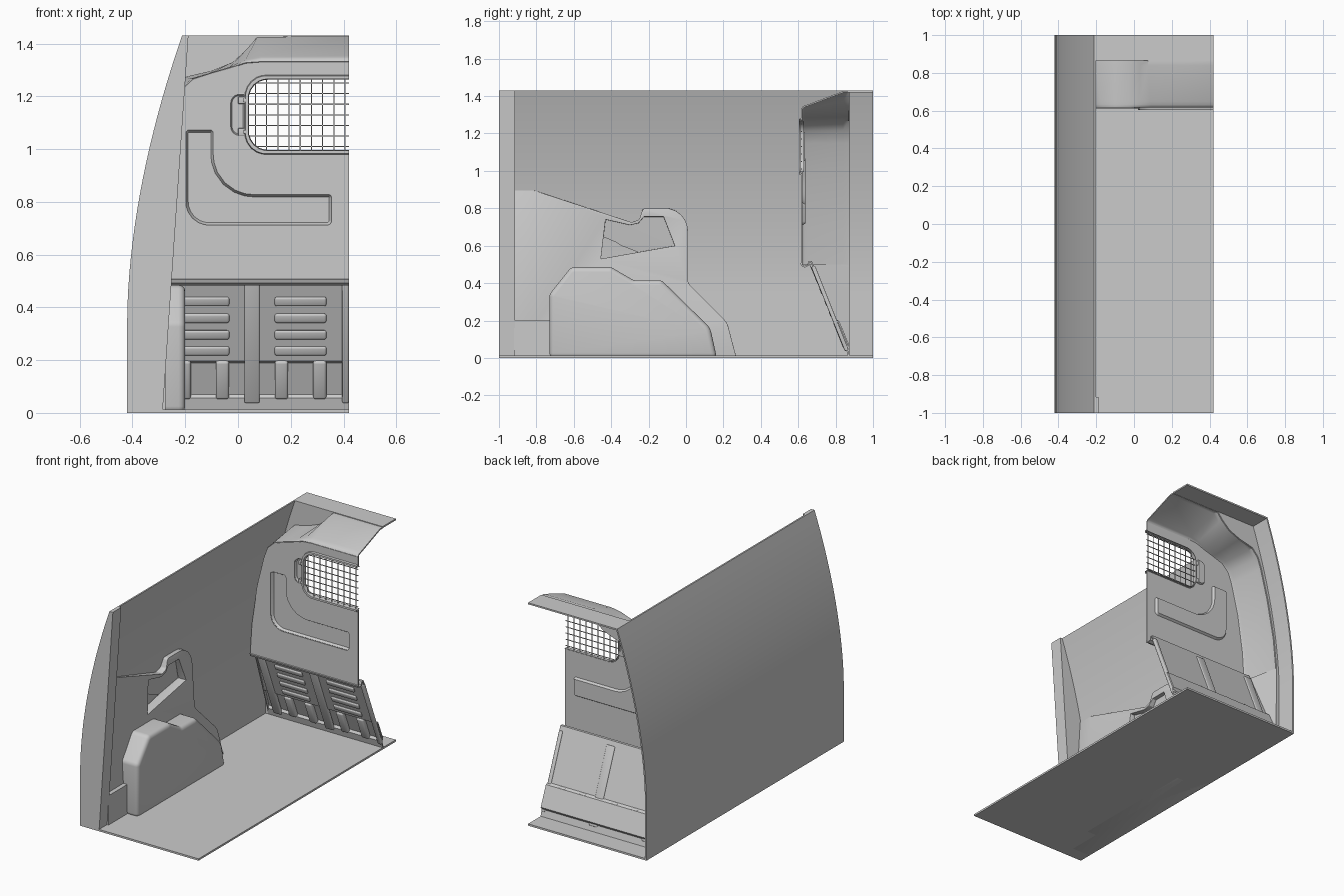
import bpy, bmesh, math
from mathutils import Vector, Matrix

if "Cube" in bpy.data.objects:
    bpy.data.objects.remove(bpy.data.objects["Cube"])


def wx(z):
    """Outer x of the curved body side at height z."""
    return -0.42 + 0.208 * max(0, (z - 0.35) / 1.08) ** 1.8


def fillet(pts, n=6):
    """Polygon corners (a, b, radius) -> list of points with rounded corners."""
    out = []
    for i, (a, b, r) in enumerate(pts):
        p = Vector((a, b))
        if r == 0:
            out.append((a, b))
            continue
        u = (Vector(pts[i - 1][:2]) - p).normalized()
        v = (Vector(pts[(i + 1) % len(pts)][:2]) - p).normalized()
        half = u.angle(v) / 2
        c = p + (u + v).normalized() * (r / math.sin(half))
        s, e = p + u * (r / math.tan(half)) - c, p + v * (r / math.tan(half)) - c
        for k in range(n + 1):
            d = s.lerp(e, k / n).normalized() * r
            out.append(tuple(c + d))
    return out


def finish(name, bm, solid=0, bevel=0, cutter=None, seg=3):
    bmesh.ops.recalc_face_normals(bm, faces=bm.faces)
    me = bpy.data.meshes.new(name)
    bm.to_mesh(me)
    bm.free()
    ob = bpy.data.objects.new(name, me)
    bpy.context.collection.objects.link(ob)
    if cutter:
        m = ob.modifiers.new("cut", "BOOLEAN")
        m.object, m.operation, m.solver = cutter, "DIFFERENCE", "EXACT"
    if solid:
        m = ob.modifiers.new("solid", "SOLIDIFY")
        m.thickness, m.offset = solid, 0
    if bevel:
        m = ob.modifiers.new("bevel", "BEVEL")
        m.width, m.segments, m.limit_method = bevel, seg, "ANGLE"
        m.angle_limit = math.radians(35)
    bpy.ops.object.select_all(action="DESELECT")
    ob.select_set(True)
    bpy.context.view_layer.objects.active = ob
    bpy.ops.object.convert(target="MESH")
    bpy.ops.object.shade_smooth_by_angle(angle=math.radians(35))
    return ob


def add_box(bm, lo, hi, tilt=0):
    c = (Vector(lo) + Vector(hi)) / 2
    s = Vector(hi) - Vector(lo)
    mat = Matrix.Translation(c) @ Matrix.Rotation(tilt, 4, "X") @ Matrix.Diagonal((*s, 1))
    bmesh.ops.create_cube(bm, size=1, matrix=mat)


def box(name, lo, hi, bevel=0):
    bm = bmesh.new()
    add_box(bm, lo, hi)
    return finish(name, bm, bevel=bevel)


def prism(name, lower, upper, bevel=0, cutter=None):
    """Solid between two matching 3D outlines."""
    bm = bmesh.new()
    a, b = [[bm.verts.new(p) for p in loop] for loop in (lower, upper)]
    bm.faces.new(a)
    bm.faces.new(b[::-1])
    for i in range(len(a)):
        bm.faces.new((a[i - 1], a[i], b[i], b[i - 1]))
    return finish(name, bm, bevel=bevel, cutter=cutter)


def loft(name, rows, solid):
    bm = bmesh.new()
    v = [[bm.verts.new(p) for p in r] for r in rows]
    for r, s in zip(v, v[1:]):
        for i in range(len(r) - 1):
            bm.faces.new((r[i], r[i + 1], s[i + 1], s[i]))
    return finish(name, bm, solid=solid)


def plate(name, loops, y, solid):
    """Flat sheet in the xz plane; the loops after the first are holes."""
    bm = bmesh.new()
    for loop in loops:
        v = [bm.verts.new((x, y, z)) for x, z in loop]
        for i in range(len(v)):
            bm.edges.new((v[i - 1], v[i]))
    bmesh.ops.triangle_fill(bm, use_beauty=True, edges=bm.edges[:], normal=(0, -1, 0))
    return finish(name, bm, solid=solid)


def pan(name, loop, y, depth, inset):
    """Recessed tray with sloping sides behind a hole in a sheet."""
    bm = bmesh.new()
    f = bm.faces.new([bm.verts.new((x, y, z)) for x, z in loop])
    f.normal_update()
    sign = -1 if f.normal.y > 0 else 1
    if sign < 0:
        f.normal_flip()
    bmesh.ops.inset_region(bm, faces=[f], thickness=inset, depth=-depth, use_boundary=True)
    return finish(name, bm, solid=0.005)


# Floor, curved body side and roof rail
box("floor", (-0.42, -1, 0), (0.42, 1, 0.012))
zs = [0, 0.35] + [0.35 + 1.08 * i / 18 for i in range(1, 19)]
skin = [(wx(z), z) for z in zs] + [(wx(z) + 0.01, z) for z in reversed(zs)]
prism("side_wall", [(x, -1, z) for x, z in skin], [(x, 1, z) for x, z in skin])
box("roof_rail", (-0.212, 0.87, 1.42), (0.42, 1, 1.43))

# Rear pillar
pil = [(wx(z), z) for z in zs] + [(-0.188, 1.43), (-0.286, 0.0)]
prism("rear_pillar", [(x, -1, z) for x, z in pil], [(x, -0.915, z) for x, z in pil])

# Side trim panel with a pocket, wheel arch and rear step
trim_x = lambda z: -0.29 - 0.06 * z
pocket = [(-0.43, 0.74), (-0.455, 0.53), (-0.06, 0.6), (-0.12, 0.755), (-0.225, 0.755), (-0.255, 0.72), (-0.30, 0.71)]
cut = prism("pocket_cutter", [(wx(z) + 0.022, y, z) for y, z in pocket],
            [(-0.2, y, z) for y, z in pocket])
cut.hide_render = True
trim = fillet([(-0.92, 0, 0), (-0.92, 0.895, 0), (-0.81, 0.895, 0.05), (-0.29, 0.725, 0.03),
               (-0.25, 0.74, 0.02), (-0.23, 0.8, 0.02), (0.01, 0.8, 0.12), (0.01, 0.4, 0.05),
               (0.22, 0.19, 0.1), (0.27, 0, 0)])
prism("side_trim", [(wx(z) + 0.005, y, z) for y, z in trim],
      [(trim_x(z), y, z) for y, z in trim], bevel=0.008, cutter=cut)
bpy.data.objects.remove(cut)
arch = fillet([(-0.73, 0, 0), (-0.73, 0.34, 0.04), (-0.615, 0.485, 0.04), (-0.4, 0.485, 0.04),
               (-0.28, 0.415, 0.04), (-0.13, 0.415, 0.04), (0.13, 0.16, 0.09), (0.165, 0, 0)])
prism("wheel_arch", [(-0.405, y, z) for y, z in arch],
      [(-0.2, y, z) for y, z in arch], bevel=0.025)
box("rear_step", (-0.41, -0.92, 0), (-0.275, -0.72, 0.2))

# Bulkhead: front sheet edge and its matching edge on the body flange
face = [(-0.345, 0.5), (-0.332, 0.7), (-0.295, 0.95), (-0.245, 1.15), (-0.22, 1.215),
        (-0.17, 1.262), (-0.1, 1.285), (-0.03, 1.305), (0.03, 1.325), (0.09, 1.33), (0.42, 1.33)]
back = [(-0.39, 0.5), (-0.37, 0.7), (-0.322, 0.95), (-0.27, 1.15), (-0.245, 1.22),
        (-0.2, 1.27), (-0.1, 1.293), (-0.02, 1.325), (0.035, 1.375), (0.075, 1.422), (0.42, 1.422)]
win = fillet([(0.42, 1.27, 0), (0.035, 1.27, 0.075), (0.035, 0.99, 0.075), (0.42, 0.99, 0)])
ell = fillet([(-0.2, 1.075, 0.015), (-0.092, 1.075, 0.015), (-0.092, 0.83, 0.15),
              (0.357, 0.83, 0.015), (0.357, 0.71, 0.02), (-0.2, 0.71, 0.09)])
catch = fillet([(-0.03, 1.21, 0.035), (0.026, 1.21, 0.005), (0.026, 1.05, 0.005), (-0.03, 1.05, 0.035)])
plate("bulkhead_sheet", [face + win + [(0.42, 0.5)], ell, catch], 0.62, 0.008)
pan("bulkhead_recess", ell, 0.62, 0.016, 0.01)
pan("catch_recess", catch, 0.62, 0.014, 0.006)
loft("bulkhead_shoulder", [[(f[0] + (b[0] - f[0]) * t, y, f[1] + (b[1] - f[1]) * t)
     for f, b in zip(face, back)] for y, t in
     ((0.62, 0), (0.624, 0.09), (0.633, 0.16), (0.65, 0.22), (0.84, 1), (0.87, 1))], 0.008)
loft("bulkhead_side", [[(-0.345, 0.62, 0.5), (-0.345, 0.66, 0.5), (-0.39, 0.87, 0.01)],
                       [(-0.39, 0.87, 0.5), (-0.39, 0.87, 0.3), (-0.39, 0.872, 0.005)]], 0.006)
inner = [(wx(z) + 0.005, z) for z in zs]
plate("body_flange", [inner + [(0.42, 1.43)] + back[::-1] + [(-0.39, 0)]], 0.87, 0.008)

# Window surround, mesh guard and catch
bm = bmesh.new()
rim = [[bm.verts.new((x + (0.2275 - x) * k * 0.05, y, z + (1.13 - z) * k * 0.08)) for x, z in win]
       for k, y in ((-0.8, 0.616), (-0.6, 0.604), (0.3, 0.604), (0.5, 0.63))]
for v in rim:
    v[0].co.x = v[-1].co.x = 0.42
for r, s in zip(rim, rim[1:]):
    for i in range(len(r) - 1):
        bm.faces.new((r[i], r[i + 1], s[i + 1], s[i]))
finish("window_surround", bm, solid=0.003)


def gap(d):
    return 0.075 - math.sqrt(max(0, 0.075 ** 2 - max(0, d) ** 2))


bm = bmesh.new()
w = 0.002
for i in range(9):
    x = 0.066 + 0.0425 * i
    g = gap(0.11 - x)
    add_box(bm, (x - w, 0.612, 0.99 + g), (x + w, 0.616, 1.27 - g))
for i in range(7):
    z = 1.01 + 0.04 * i
    g = gap(max(1.065 - z, z - 1.195))
    add_box(bm, (0.035 + g, 0.616, z - w), (0.42, 0.62, z + w))
finish("mesh_guard", bm)
bm = bmesh.new()
for z in (1.065, 1.185):
    add_box(bm, (0.0, 0.612, z - 0.014), (0.04, 0.632, z + 0.014))
    add_box(bm, (0.02, 0.604, z - 0.007), (0.034, 0.62, z + 0.007))
finish("window_catch", bm, bevel=0.003)

# Sloping lower bulkhead with beads, louvres and short ribs
prof = [(0.615, 0.508), (0.62, 0.495), (0.635, 0.488), (0.652, 0.495), (0.658, 0.515), (0.67, 0.515),
        (0.797, 0.2), (0.817, 0.192), (0.868, 0.07), (0.858, 0.055), (0.87, 0.012)]
loft("lower_bulkhead", [[(-0.395 + 0.1 * z, y, z) for y, z in prof],
                        [(0.42, y, z) for y, z in prof]], 0.009)
tilt = math.atan2(0.2, 0.5)
on_slope = lambda z: 0.668 + 0.403 * (0.515 - z)


def bump(bm, x0, x1, z0, z1, out, into):
    zc = (z0 + z1) / 2
    h = (z1 - z0) / 2 / math.cos(tilt)
    y = on_slope(zc)
    add_box(bm, (x0, y - out, zc - h), (x1, y + into, zc + h), tilt)


bm = bmesh.new()
for side in (1, -1):
    for z in (0.235, 0.296, 0.359, 0.422):
        a, b = sorted((0.053 + side * 0.086, 0.053 + side * 0.282))
        bump(bm, a, b, z - 0.017, z + 0.017, 0.013, 0.003)
finish("louvres", bm, bevel=0.011)
bm = bmesh.new()
for side in (1, -1):
    for d in (0.087, 0.232):
        a, b = sorted((0.053 + side * d, 0.053 + side * (d + 0.05)))
        bump(bm, a, b, 0.055, 0.2, 0.012, 0.02)
finish("short_ribs", bm, bevel=0.01)
bm = bmesh.new()
for a, b in ((0.024, 0.082), (0.395, 0.42), (-0.345, -0.29)):
    bump(bm, a, b, 0.04, 0.49, 0.01, 0.012)
finish("stiffening_beads", bm, bevel=0.006)
